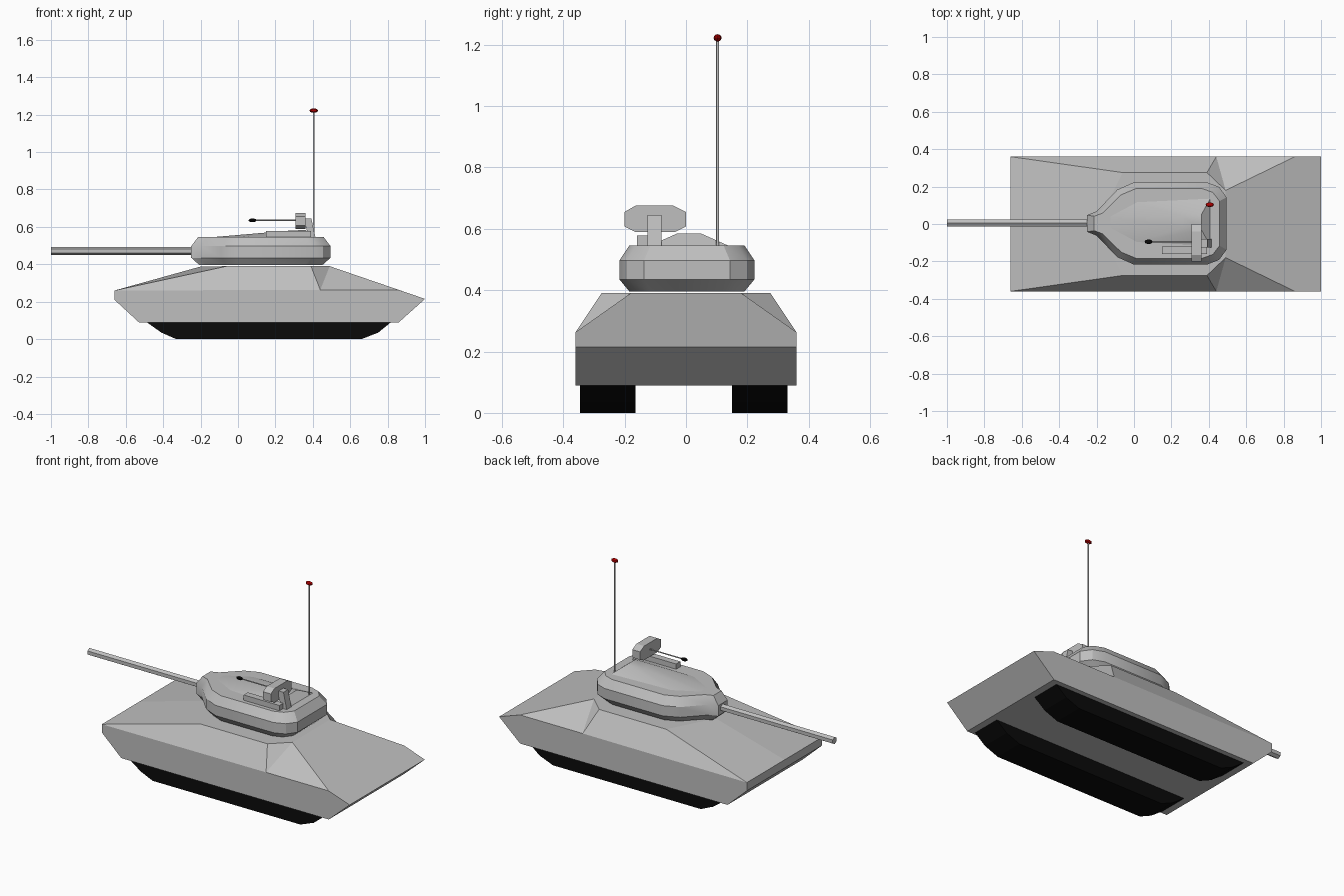
import bpy, bmesh, math
from mathutils import Vector, Matrix

cube = bpy.data.objects.get("Cube")
if cube:
    bpy.data.objects.remove(cube)


def material(name, rgb):
    m = bpy.data.materials.new(name)
    m.use_nodes = True
    m.diffuse_color = (*rgb, 1)
    m.node_tree.nodes["Principled BSDF"].inputs["Base Color"].default_value = (*rgb, 1)
    return m


GREY = material("armour grey", (0.52, 0.52, 0.52))
BLACK = material("rubber black", (0.003, 0.003, 0.003))
RED = material("signal red", (0.45, 0.0, 0.0))


def finish(name, bm, mat, smooth=None):
    bmesh.ops.recalc_face_normals(bm, faces=bm.faces)
    me = bpy.data.meshes.new(name)
    bm.to_mesh(me)
    bm.free()
    me.materials.append(mat)
    ob = bpy.data.objects.new(name, me)
    bpy.context.collection.objects.link(ob)
    if smooth:
        bpy.ops.object.select_all(action='DESELECT')
        ob.select_set(True)
        bpy.context.view_layer.objects.active = ob
        bpy.ops.object.shade_smooth_by_angle(angle=math.radians(smooth))
    return ob


def loft(name, rings, mat, smooth=None):
    """Skin a list of equal-length point rings and cap both ends."""
    bm = bmesh.new()
    vs = [[bm.verts.new(p) for p in r] for r in rings]
    n = len(vs[0])
    for lo, hi in zip(vs, vs[1:]):
        for i in range(n):
            bm.faces.new((lo[i], lo[(i + 1) % n], hi[(i + 1) % n], hi[i]))
    bm.faces.new(vs[0])
    bm.faces.new(vs[-1])
    return finish(name, bm, mat, smooth)


def rod(name, start, end, radius, sides, mat, smooth=None):
    start, end = Vector(start), Vector(end)
    turn = (end - start).to_track_quat('Z', 'X')
    ring = [turn @ Vector((radius * math.cos(a), radius * math.sin(a), 0))
            for a in (math.tau * i / sides for i in range(sides))]
    return loft(name, [[p + start for p in ring], [p + end for p in ring]], mat, smooth)


def bead(name, centre, size, mat):
    bm = bmesh.new()
    bmesh.ops.create_uvsphere(bm, u_segments=8, v_segments=6, radius=1,
                              matrix=Matrix.Translation(centre) @ Matrix.Diagonal((*size, 1)))
    return finish(name, bm, mat, 30)


def box(name, lo, hi, mat):
    corners = [(lo[0], lo[1]), (hi[0], lo[1]), (hi[0], hi[1]), (lo[0], hi[1])]
    return loft(name, [[(x, y, z) for x, y in corners] for z in (lo[2], hi[2])], mat)


# Hull: one half from named corners (capitals on the centre line), then mirrored
P = dict(a=(-.66, .36, .26), b=(-.66, .36, .21), c=(-.53, .36, .09), d=(.86, .36, .09),
         e=(1, .36, .215), f=(.86, .36, .263), g=(.44, .36, .263), h=(-.06, .275, .39),
         i=(.39, .275, .39), j=(.49, .18, .39), H=(-.2, 0, .388))
for k in "abcdej":
    P[k.upper()] = (P[k][0], 0, P[k][2])
bm = bmesh.new()
V = {k: bm.verts.new(p) for k, p in P.items()}
for face in "abcdefg agih gij gfj feEJj edDE dcCD cbBC baAB ahHA hijJH".split():
    bm.faces.new([V[k] for k in face])
bmesh.ops.mirror(bm, geom=bm.verts[:] + bm.edges[:] + bm.faces[:], axis='Y', merge_dist=.001)
finish("hull", bm, GREY)

# Tracks
track = [(-.49, .092), (-.41, .035), (-.33, 0), (.66, 0), (.75, .035), (.82, .092)]
for name, y0, y1 in (("right_track", -.345, -.165), ("left_track", .15, .33)):
    loft(name, [[(x, y, z) for x, z in track] for y in (y0, y1)], BLACK)

# Turret: plan outline scaled up through four heights
half = [(-.25, .045), (-.2, .065), (-.09, .18), (0, .22), (.39, .22), (.455, .195), (.495, .14)]
plan = half + [(x, -y) for x, y in reversed(half)]
levels = [(.395, .88, .85), (.435, 1, 1), (.497, 1, 1), (.546, .9, .85)]
loft("turret", [[(.12 + (x - .12) * sx, .003 + y * sy, z) for x, y in plan]
                for z, sx, sy in levels], GREY, 25)

# Raised turret roof
bm = bmesh.new()
for x, y, z in ((-.15, .03, .544), (0, .11, .544), (.41, .13, .544),
                (.15, .02, .567), (.26, .03, .579), (.36, .04, .584)):
    for s in (-1, 1):
        bm.verts.new((x, .01 + s * y, z))
bmesh.ops.convex_hull(bm, input=bm.verts)
finish("turret_roof", bm, GREY, 30)

# Main gun
rod("main_gun", (-1, .006, .47), (-.2, .006, .47), .0215, 6, GREY)

# Roof gun with its shield, post and ammunition box
shield = [(-.2, .607), (-.2, .655), (-.165, .675), (-.04, .675),
          (0, .655), (0, .607), (-.035, .59), (-.165, .59)]
loft("gun_shield", [[(x, y, z) for y, z in shield] for x in (.308, .36)], GREY)
post = [(.38, .54), (.415, .54), (.392, .645), (.35, .645)]
loft("gun_post", [[(x, y, z) for x, z in post] for y in (-.125, -.08)], GREY)
box("ammunition_box", (.15, -.16, .54), (.39, -.12, .578), GREY)
rod("roof_gun_barrel", (.08, -.095, .635), (.32, -.095, .635), .004, 6, GREY)
bead("roof_gun_muzzle", (.078, -.095, .635), (.022, .013, .01), BLACK)

# Aerial
rod("aerial", (.405, .103, .53), (.405, .103, 1.22), .005, 8, GREY, 60)
bead("aerial_tip", (.405, .103, 1.222), (.023, .013, .012), RED)
